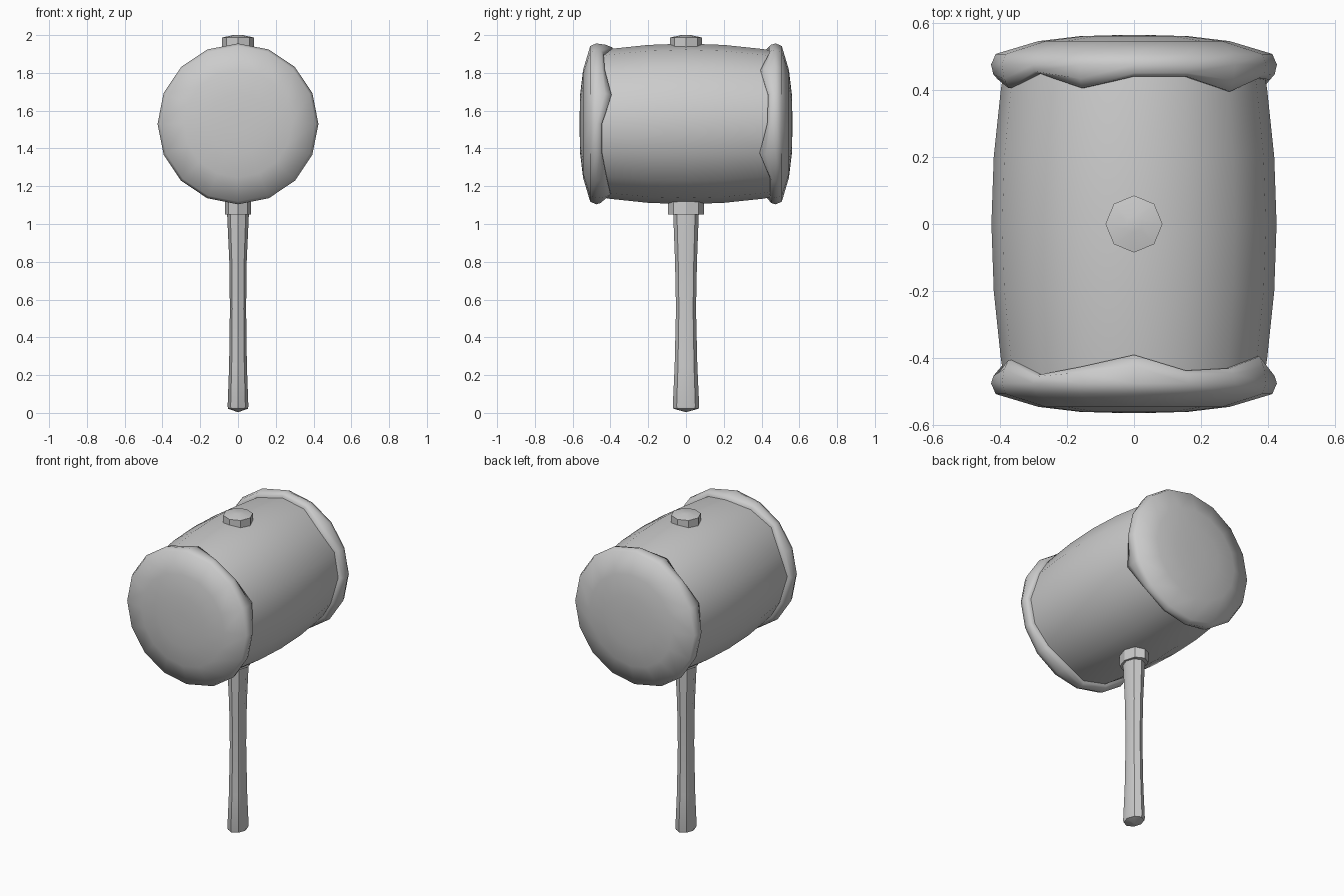
import bpy, bmesh, math

if "Cube" in bpy.data.objects:
    bpy.data.objects.remove(bpy.data.objects["Cube"])

CZ = 1.53      # height of the head's axis
SIDES = 16

grey = bpy.data.materials.new("plain grey")
grey.diffuse_color = (0.6, 0.6, 0.6, 1)
grey.use_nodes = True
grey.node_tree.nodes["Principled BSDF"].inputs["Base Color"].default_value = grey.diffuse_color


def loft(name, rings, smooth_angle):
    """Skin a closed solid through equal-length rings of points."""
    bm = bmesh.new()
    vr = [[bm.verts.new(p) for p in ring] for ring in rings]
    n = len(vr[0])
    for a, b in zip(vr, vr[1:]):
        for i in range(n):
            j = (i + 1) % n
            bm.faces.new((a[i], a[j], b[j], b[i]))
    bm.faces.new(vr[0])
    bm.faces.new(vr[-1])
    bmesh.ops.recalc_face_normals(bm, faces=bm.faces)
    me = bpy.data.meshes.new(name)
    bm.to_mesh(me)
    bm.free()
    ob = bpy.data.objects.new(name, me)
    bpy.context.collection.objects.link(ob)
    me.materials.append(grey)
    bpy.ops.object.select_all(action='DESELECT')
    ob.select_set(True)
    bpy.context.view_layer.objects.active = ob
    bpy.ops.object.shade_smooth_by_angle(angle=math.radians(smooth_angle))
    return ob


def head_ring(r, ys):
    """Ring around the head axis, starting at the top; ys may vary per point."""
    if not isinstance(ys, list):
        ys = [ys] * SIDES
    return [(r * math.sin(math.tau * k / SIDES), y,
             CZ + r * math.cos(math.tau * k / SIDES)) for k, y in enumerate(ys)]


def post_ring(rx, ry, z):
    """Eight-sided upright ring."""
    return [(rx * math.cos(math.tau * k / 8), ry * math.sin(math.tau * k / 8), z)
            for k in range(8)]


# Barrel-shaped head
barrel = [(-0.47, 0.386), (-0.4, 0.397), (-0.2, 0.418), (0, 0.425),
          (0.2, 0.418), (0.4, 0.397), (0.47, 0.386)]
loft("head_barrel", [head_ring(r, y) for y, r in barrel], 40)

# Mushroomed striking faces with a ragged lip folded over the barrel
front_lip = [.39, .437, .43, .395, .445, .445, .42, .40,
             .445, .43, .445, .40, .445, .405, .45, .425]
back_lip = [.44, .44, .395, .435, .43, .39, .445, .445,
            .44, .41, .445, .44, .43, .405, .45, .405]
dome = [(0.475, 0.426), (0.507, 0.412), (0.545, 0.285), (0.56, 0.16), (0.563, 0.05)]
for name, s, lip in (("front_striking_face", -1, front_lip),
                     ("back_striking_face", 1, back_lip)):
    edge = [s * y for y in lip]
    rings = [head_ring(0.375, edge), head_ring(0.405, edge)]
    rings += [head_ring(0.419, [s * (0.5 * y + 0.23) for y in lip])]
    rings += [head_ring(r, s * y) for y, r in dome]
    loft(name, rings, 60)

# Handle, flared at both ends with a shallow pointed butt
handle = [(0.005, 0.005, 0.005), (0.052, 0.066, 0.022), (0.055, 0.07, 0.035),
          (0.047, 0.06, 0.25), (0.043, 0.053, 0.55), (0.046, 0.058, 0.8),
          (0.058, 0.068, 1.06), (0.058, 0.068, 1.2)]
loft("handle", [post_ring(*h) for h in handle], 40)

# Collar under the head
loft("collar", [post_ring(0.07, 0.095, 1.05), post_ring(0.07, 0.095, 1.16)], 30)

# Handle end plug on top of the head
loft("top_plug", [post_ring(0.085, 0.085, 1.9), post_ring(0.085, 0.085, 1.987),
                  post_ring(0.025, 0.025, 2.0)], 30)
